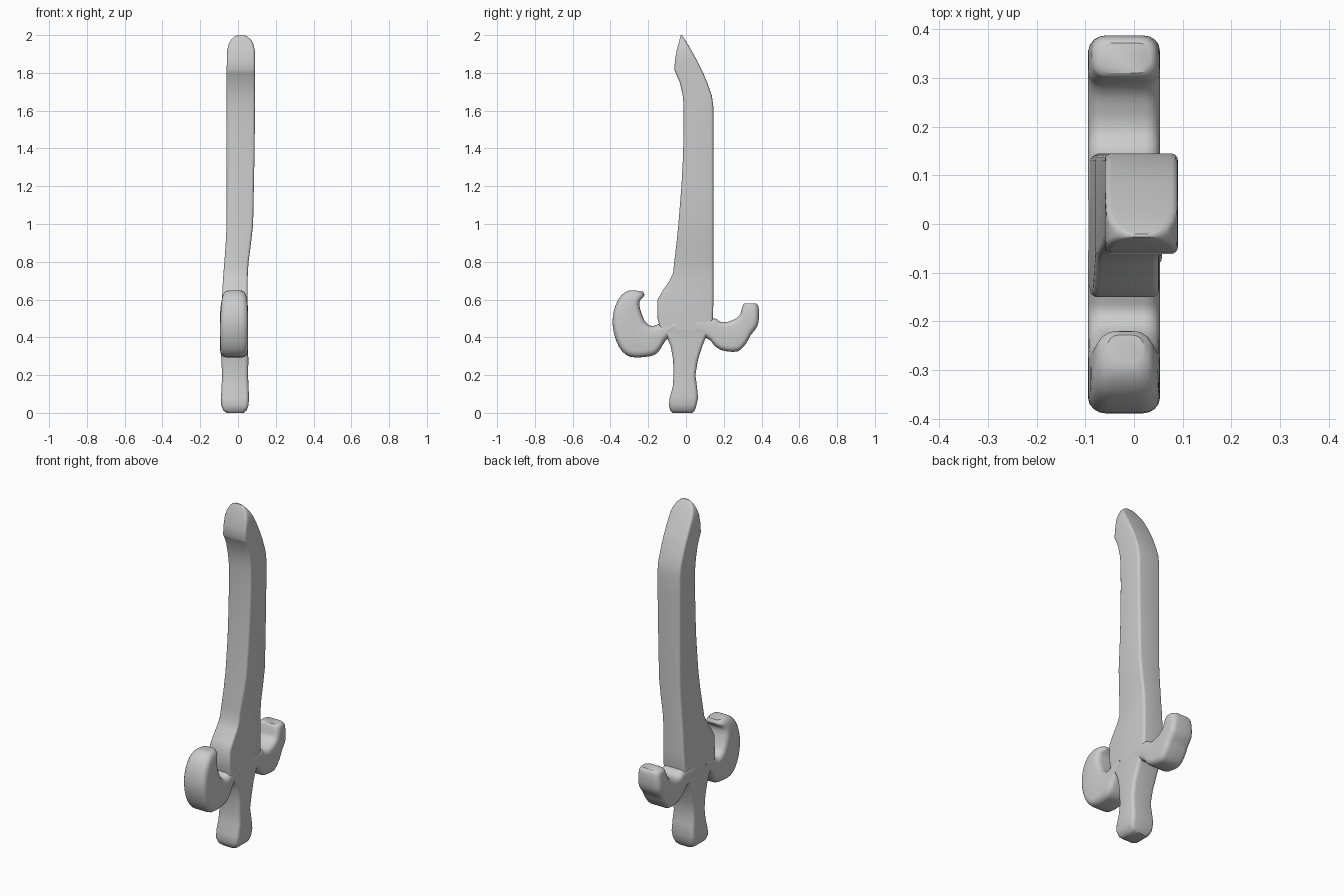
import bpy, bmesh, math
from mathutils import Vector


def ring_points(s, radius, segs=4):
    """Rounded rectangle spanning point a to point b in YZ and x0 to x1 in X."""
    ya, za, yb, zb, x0, x1, cham = s
    a, b = Vector((0, ya, za)), Vector((0, yb, zb))
    mid, half = (a + b) / 2, (b - a).length / 2
    d = (b - a).normalized()
    cx, hx = (x0 + x1) / 2, (x1 - x0) / 2
    r = min(radius, half * 0.9, hx * 0.9)
    pts = []
    for q, (sx, sv) in enumerate([(1, 1), (-1, 1), (-1, -1), (1, -1)]):
        for i in range(segs + 1):
            t = math.pi / 2 * (q + i / segs)
            x = sx * (hx - r) + r * math.cos(t)
            v = sv * (half - r) + r * math.sin(t)
            if sx < 0 and sv < 0 and i > 0:
                x += cham * i / segs
            pts.append(mid + d * v + Vector((cx + x, 0, 0)))
    return pts


def smooth_rows(rows, steps):
    """Catmull-Rom interpolation of section rows."""
    out = []
    for i in range(len(rows) - 1):
        p0, p1 = rows[max(i - 1, 0)], rows[i]
        p2, p3 = rows[i + 1], rows[min(i + 2, len(rows) - 1)]
        for k in range(steps):
            t = k / steps
            out.append([0.5 * (2 * b + (c - a) * t + (2 * a - 5 * b + 4 * c - d) * t * t
                               + (3 * b - a - 3 * c + d) * t ** 3)
                        for a, b, c, d in zip(p0, p1, p2, p3)])
    return out + [rows[-1]]


def loft(name, rows, radius, steps=1):
    bm = bmesh.new()
    rings = [[bm.verts.new(p) for p in ring_points(s, radius)]
             for s in smooth_rows(rows, steps)]
    n = len(rings[0])
    for r0, r1 in zip(rings, rings[1:]):
        for i in range(n):
            j = (i + 1) % n
            bm.faces.new((r0[i], r0[j], r1[j], r1[i]))
    bm.faces.new(rings[0])
    bm.faces.new(rings[-1])
    bmesh.ops.recalc_face_normals(bm, faces=bm.faces[:])
    me = bpy.data.meshes.new(name)
    bm.to_mesh(me)
    bm.free()
    ob = bpy.data.objects.new(name, me)
    bpy.context.collection.objects.link(ob)
    bpy.ops.object.select_all(action='DESELECT')
    ob.select_set(True)
    bpy.context.view_layer.objects.active = ob
    bpy.ops.object.shade_smooth_by_angle(angle=math.radians(35))
    return ob


def level(z, y0, y1, x0, x1, cham=0):
    return (y0, z, y1, z, x0, x1, cham)


# Grip, flaring up into the guard
loft("grip", [
    level(0.00, -0.07, 0.035, -0.06, 0.03),
    level(0.012, -0.083, 0.046, -0.077, 0.045),
    level(0.04, -0.09, 0.055, -0.089, 0.056),
    level(0.08, -0.086, 0.064, -0.09, 0.058),
    level(0.14, -0.07, 0.058, -0.087, 0.056),
    level(0.20, -0.066, 0.05, -0.084, 0.053),
    level(0.28, -0.068, 0.063, -0.088, 0.055),
    level(0.35, -0.08, 0.085, -0.092, 0.052),
    level(0.40, -0.10, 0.105, -0.093, 0.052),
    level(0.44, -0.135, 0.13, -0.093, 0.052),
], 0.02)

# Blade with stepped front edge and slanted tip
loft("blade", [
    level(0.44, -0.135, 0.13, -0.093, 0.052),
    level(0.50, -0.15, 0.143, -0.09, 0.051),
    level(0.60, -0.15, 0.145, -0.085, 0.051),
    level(0.64, -0.128, 0.145, -0.083, 0.051),
    level(0.70, -0.087, 0.145, -0.08, 0.051),
    level(0.74, -0.068, 0.145, -0.077, 0.052),
    level(0.80, -0.062, 0.145, -0.072, 0.056),
    level(0.90, -0.05, 0.145, -0.065, 0.069),
    level(1.00, -0.04, 0.145, -0.06, 0.08),
    level(1.20, -0.024, 0.145, -0.06, 0.084, 0.012),
    level(1.35, -0.016, 0.145, -0.06, 0.087, 0.024),
    level(1.50, -0.012, 0.145, -0.06, 0.089, 0.02),
    level(1.62, -0.012, 0.145, -0.06, 0.09, 0.008),
    level(1.68, -0.017, 0.137, -0.06, 0.09),
    level(1.75, -0.033, 0.112, -0.06, 0.09),
    level(1.80, -0.055, 0.091, -0.06, 0.09),
    level(1.815, -0.062, 0.084, -0.06, 0.09),
    level(1.87, -0.058, 0.056, -0.059, 0.09),
    level(1.92, -0.049, 0.028, -0.057, 0.089),
    level(1.95, -0.041, 0.011, -0.05, 0.082),
    level(1.975, -0.034, -0.005, -0.037, 0.069),
    level(1.992, -0.029, -0.016, -0.018, 0.05),
    level(2.00, -0.027, -0.021, 0.0, 0.032),
], 0.014)

# Front guard hook, curling upward
X = (-0.094, 0.053, 0)
loft("front_guard_hook", [
    (-0.05, 0.50, -0.06, 0.42, *X),
    (-0.14, 0.472, -0.11, 0.38, *X),
    (-0.175, 0.46, -0.145, 0.325, *X),
    (-0.20, 0.468, -0.19, 0.30, *X),
    (-0.22, 0.49, -0.295, 0.297, *X),
    (-0.235, 0.525, -0.355, 0.35, *X),
    (-0.245, 0.56, -0.387, 0.45, *X),
    (-0.245, 0.588, -0.382, 0.54, -0.09, 0.051, 0),
    (-0.235, 0.605, -0.352, 0.61, -0.084, 0.046, 0),
    (-0.22, 0.622, -0.31, 0.645, -0.073, 0.036, 0),
    (-0.228, 0.643, -0.28, 0.649, -0.055, 0.02, 0),
], 0.035, 3)

# Rear guard hook, shorter with a blunt end
loft("rear_guard_hook", [
    (0.05, 0.50, 0.05, 0.42, *X),
    (0.15, 0.50, 0.12, 0.39, *X),
    (0.18, 0.483, 0.155, 0.352, *X),
    (0.21, 0.48, 0.20, 0.329, *X),
    (0.24, 0.488, 0.275, 0.326, *X),
    (0.265, 0.50, 0.32, 0.37, *X),
    (0.285, 0.52, 0.342, 0.41, *X),
    (0.292, 0.54, 0.378, 0.46, *X),
    (0.297, 0.557, 0.387, 0.52, -0.09, 0.051, 0),
    (0.303, 0.573, 0.383, 0.565, -0.085, 0.046, 0),
    (0.31, 0.58, 0.372, 0.579, -0.074, 0.036, 0),
], 0.03, 3)
